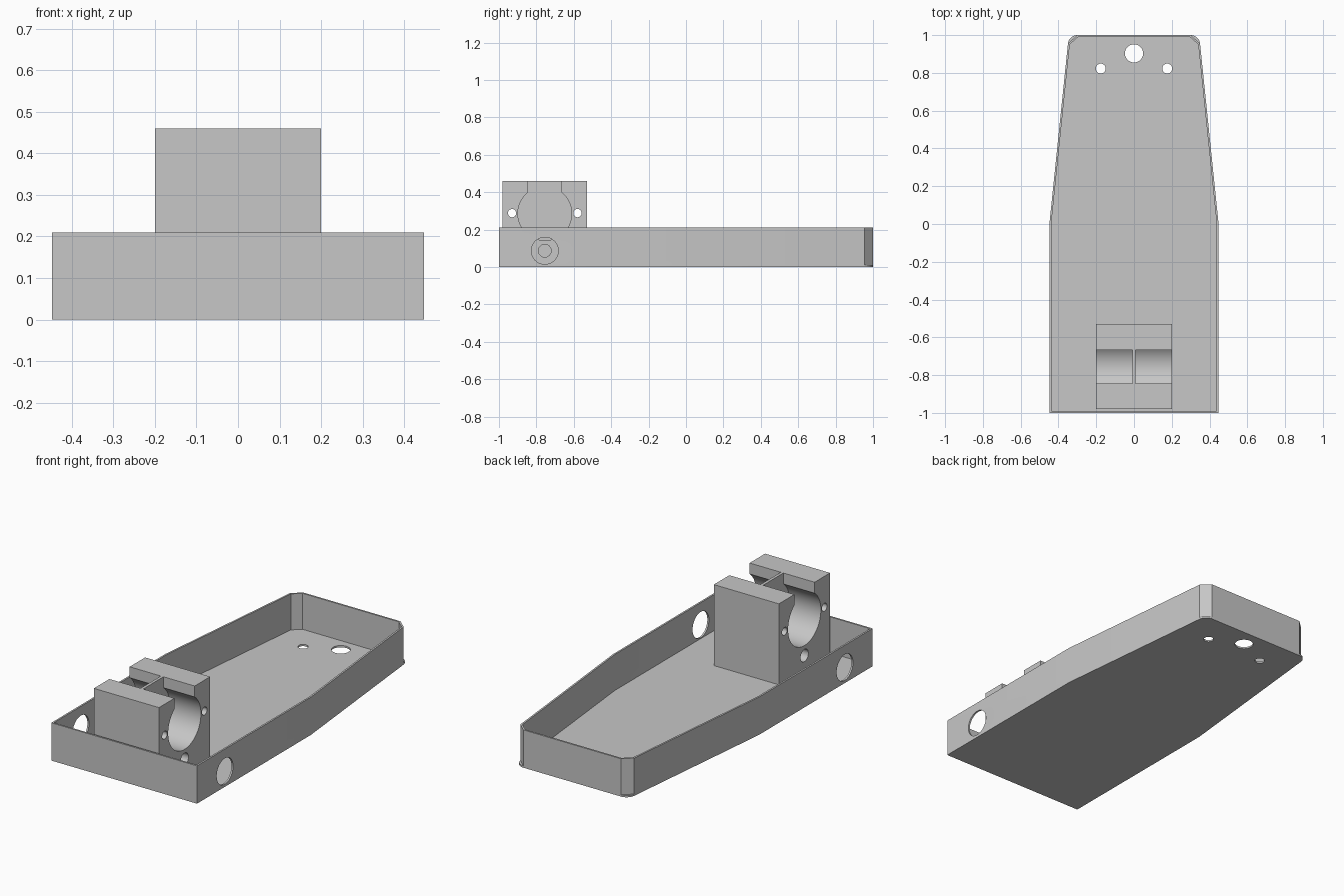
import bpy, bmesh, math
from mathutils import Vector

if "Cube" in bpy.data.objects:
    bpy.data.objects.remove(bpy.data.objects["Cube"])

grey = bpy.data.materials.new("plain grey")
grey.diffuse_color = (0.57, 0.57, 0.57, 1)
grey.use_nodes = True
grey.node_tree.nodes["Principled BSDF"].inputs["Base Color"].default_value = grey.diffuse_color

WALL, FLOOR, TOP = 0.01, 0.01, 0.21       # wall thickness, floor top, rim height
CY, HOLE_Z, BORE_Z = -0.755, 0.087, 0.286  # clamp axis, side hole and bore heights


def make(name, bm):
    bmesh.ops.recalc_face_normals(bm, faces=bm.faces)
    mesh = bpy.data.meshes.new(name)
    bm.to_mesh(mesh)
    bm.free()
    mesh.materials.append(grey)
    ob = bpy.data.objects.new(name, mesh)
    bpy.context.collection.objects.link(ob)
    return ob


def prism(name, outline, z0, z1):
    bm = bmesh.new()
    face = bm.faces.new([bm.verts.new((x, y, z0)) for x, y in outline])
    ext = bmesh.ops.extrude_face_region(bm, geom=[face])
    verts = [v for v in ext["geom"] if isinstance(v, bmesh.types.BMVert)]
    bmesh.ops.translate(bm, verts=verts, vec=(0, 0, z1 - z0))
    return make(name, bm)


def box(name, lo, hi):
    (x0, y0, z0), (x1, y1, z1) = lo, hi
    return prism(name, [(x0, y0), (x1, y0), (x1, y1), (x0, y1)], z0, z1)


def rod(centre, radius, length, axis):
    """Round cutter lying along x or standing along z."""
    rot = (0, math.pi / 2, 0) if axis == "x" else (0, 0, 0)
    bpy.ops.mesh.primitive_cylinder_add(vertices=64, radius=radius, depth=length,
                                        location=centre, rotation=rot)
    return bpy.context.object


def cut(ob, cutter):
    mod = ob.modifiers.new("cut", "BOOLEAN")
    mod.operation, mod.solver, mod.object = "DIFFERENCE", "EXACT", cutter
    bpy.context.view_layer.update()
    bpy.context.view_layer.objects.active = ob
    bpy.ops.object.modifier_apply(modifier=mod.name)
    bpy.data.objects.remove(cutter)


def inset(pts, d):
    """Offset a counter-clockwise outline inwards with mitred corners."""
    out = []
    for i, p in enumerate(pts):
        p, a, b = Vector(p), Vector(pts[i - 1]), Vector(pts[(i + 1) % len(pts)])
        e1, e2 = (p - a).normalized(), (b - p).normalized()
        n1, n2 = Vector((-e1.y, e1.x)), Vector((-e2.y, e2.x))
        out.append(p + (n1 + n2) * d / (1 + n1.dot(n2)))
    return out


def mirrored(right):
    return right + [(-x, y) for x, y in reversed(right)]


# Floor plate with rounded back corners and three holes
a0 = math.radians(5.9)
arc = []
for i in range(13):
    a = a0 + (math.pi / 2 - a0) * i / 12
    arc.append((0.30 + 0.05 * math.cos(a), 0.95 + 0.05 * math.sin(a)))
side = [(0.448, -1.0), (0.448, 0.0)]
floor = prism("tray_floor", mirrored(side + arc), 0, FLOOR)
for x, y, r in ((0, 0.903, 0.048), (0.176, 0.823, 0.026), (-0.176, 0.823, 0.026)):
    cut(floor, rod((x, y, 0), r, 0.1, "z"))

# Thin wall around the tray, with chamfered back corners
outer = mirrored(side + [arc[0], arc[-1]])
inner = inset(outer, WALL)
bm = bmesh.new()
rings = [[bm.verts.new((p[0], p[1], z)) for p in pts]
         for pts, z in ((outer, FLOOR), (outer, TOP), (inner, TOP), (inner, FLOOR))]
n = len(outer)
for k in range(4):
    r, s = rings[k], rings[(k + 1) % 4]
    for i in range(n):
        j = (i + 1) % n
        bm.faces.new((r[i], r[j], s[j], s[i]))
wall = make("tray_wall", bm)
cut(wall, rod((0, CY, HOLE_Z), 0.072, 2, "x"))

# Clamp block: bored and slotted from each side, leaving a thin web in the middle
block = box("clamp_block", (-0.2, CY - 0.225, FLOOR), (0.2, CY + 0.225, 0.46))
for s in (-1, 1):
    mid = s * 0.158
    cut(block, rod((mid, CY, BORE_Z), 0.144, 0.30, "x"))
    cut(block, box("slot_cutter", (mid - 0.15, CY - 0.089, BORE_Z),
                   (mid + 0.15, CY + 0.089, 0.6)))
    cut(block, rod((mid, CY, HOLE_Z), 0.034, 0.30, "x"))
    # screw hole running right through
    cut(block, rod((0, CY + s * 0.175, 0.288), 0.022, 1, "x"))

# Smooth the round holes, keep the edges crisp
for ob in (floor, wall, block):
    bpy.ops.object.select_all(action="DESELECT")
    ob.select_set(True)
    bpy.context.view_layer.objects.active = ob
    bpy.ops.object.shade_smooth_by_angle(angle=math.radians(20))
